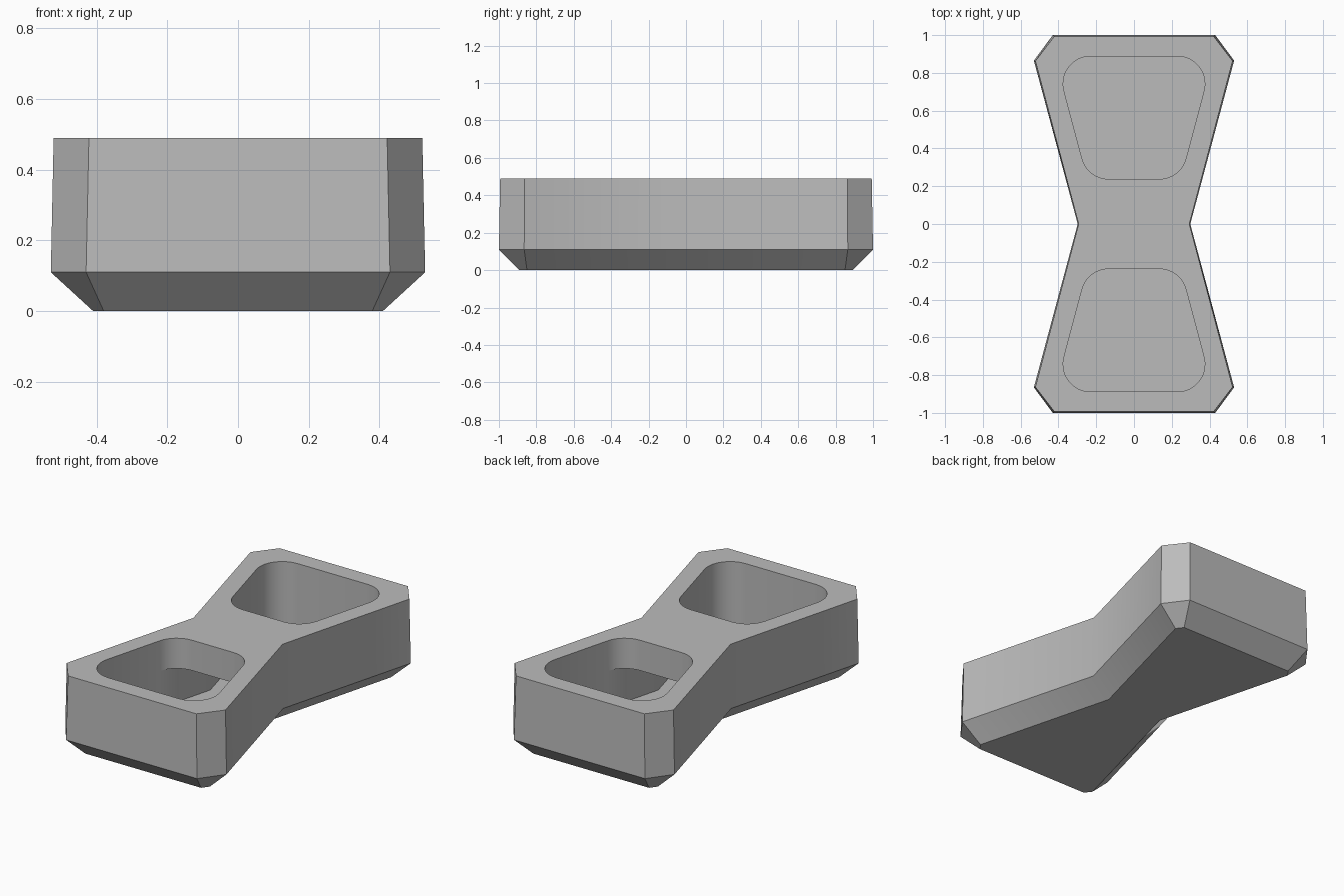
import bpy
import bmesh
import math
from mathutils import Vector

if "Cube" in bpy.data.objects:
    bpy.data.objects.remove(bpy.data.objects["Cube"], do_unlink=True)

grey = bpy.data.materials.new("plain_grey")
grey.use_nodes = True
colour = (0.5, 0.5, 0.5, 1)
grey.diffuse_color = colour
grey.node_tree.nodes["Principled BSDF"].inputs["Base Color"].default_value = colour


def loft(name, layers):
    """Solid through stacked outlines, each given as (points, height)."""
    bm = bmesh.new()
    rings = [[bm.verts.new((p[0], p[1], z)) for p in pts] for pts, z in layers]
    for low, high in zip(rings, rings[1:]):
        for i in range(len(low)):
            j = (i + 1) % len(low)
            bm.faces.new((low[i], low[j], high[j], high[i]))
    bm.faces.new(rings[0][::-1])
    bm.faces.new(rings[-1])
    bmesh.ops.recalc_face_normals(bm, faces=bm.faces)
    mesh = bpy.data.meshes.new(name)
    bm.to_mesh(mesh)
    bm.free()
    mesh.materials.append(grey)
    obj = bpy.data.objects.new(name, mesh)
    bpy.context.collection.objects.link(obj)
    return obj


def hourglass(waist, quarter):
    """Mirror the points of one quarter, listed from waist to end, into a full outline."""
    right = [(x, -y) for x, y in reversed(quarter)] + [(waist, 0)] + quarter
    return right + [(-x, -y) for x, y in right]


def fillet(points, radius, steps=8):
    """Round every corner of a convex outline with an arc."""
    out = []
    for i, p in enumerate(points):
        p = Vector(p)
        a = (Vector(points[i - 1]) - p).normalized()
        b = (Vector(points[(i + 1) % len(points)]) - p).normalized()
        half = a.angle(b) / 2
        centre = p + (a + b).normalized() * radius / math.sin(half)
        start = p + a * radius / math.tan(half) - centre
        end = p + b * radius / math.tan(half) - centre
        sweep = math.pi - 2 * half
        for k in range(steps + 1):
            t = k / steps
            arc = start * math.sin((1 - t) * sweep) + end * math.sin(t * sweep)
            out.append(centre + arc / math.sin(sweep))
    return out


HEIGHT, FLOOR, BRIDGE = 0.49, 0.09, 0.31
WAIST, SLOPE = 0.183, 0.266


def inner(y):
    """Half width of the cavity at a distance from the waist."""
    return WAIST + SLOPE * y


# Outer body: chamfered base, slightly drafted walls
body = loft("hourglass_body", [
    (hourglass(0.185, [(0.41, 0.85), (0.38, 0.89)]), 0),
    (hourglass(0.298, [(0.53, 0.865), (0.43, 1.0)]), 0.11),
    (hourglass(0.293, [(0.522, 0.863), (0.422, 0.993)]), HEIGHT),
])

# Two rounded wells, joined by a passage beneath the bridge
cutters = []
near, far = 0.238, 0.888
for side, label in ((-1, "front"), (1, "back")):
    corners = [(-inner(near), near * side), (inner(near), near * side),
               (inner(far), far * side), (-inner(far), far * side)]
    outline = fillet(corners, 0.145)
    cutters.append(loft(label + "_well_cutter", [(outline, FLOOR), (outline, HEIGHT + 0.2)]))
reach, gap = 0.5, 0.0006
passage = hourglass(WAIST - gap, [(inner(reach) - gap, reach)])
cutters.append(loft("passage_cutter", [(passage, FLOOR + gap), (passage, BRIDGE)]))

bpy.context.view_layer.objects.active = body
for cutter in cutters:
    cut = body.modifiers.new(cutter.name, "BOOLEAN")
    cut.operation = "DIFFERENCE"
    cut.solver = "EXACT"
    cut.object = cutter
    bpy.ops.object.modifier_apply(modifier=cut.name)
for cutter in cutters:
    bpy.data.objects.remove(cutter, do_unlink=True)

# Smooth the wells and the shallow waist, keep the rest crisp
bpy.ops.object.select_all(action="DESELECT")
body.select_set(True)
bpy.ops.object.shade_smooth_by_angle(angle=math.radians(30))
